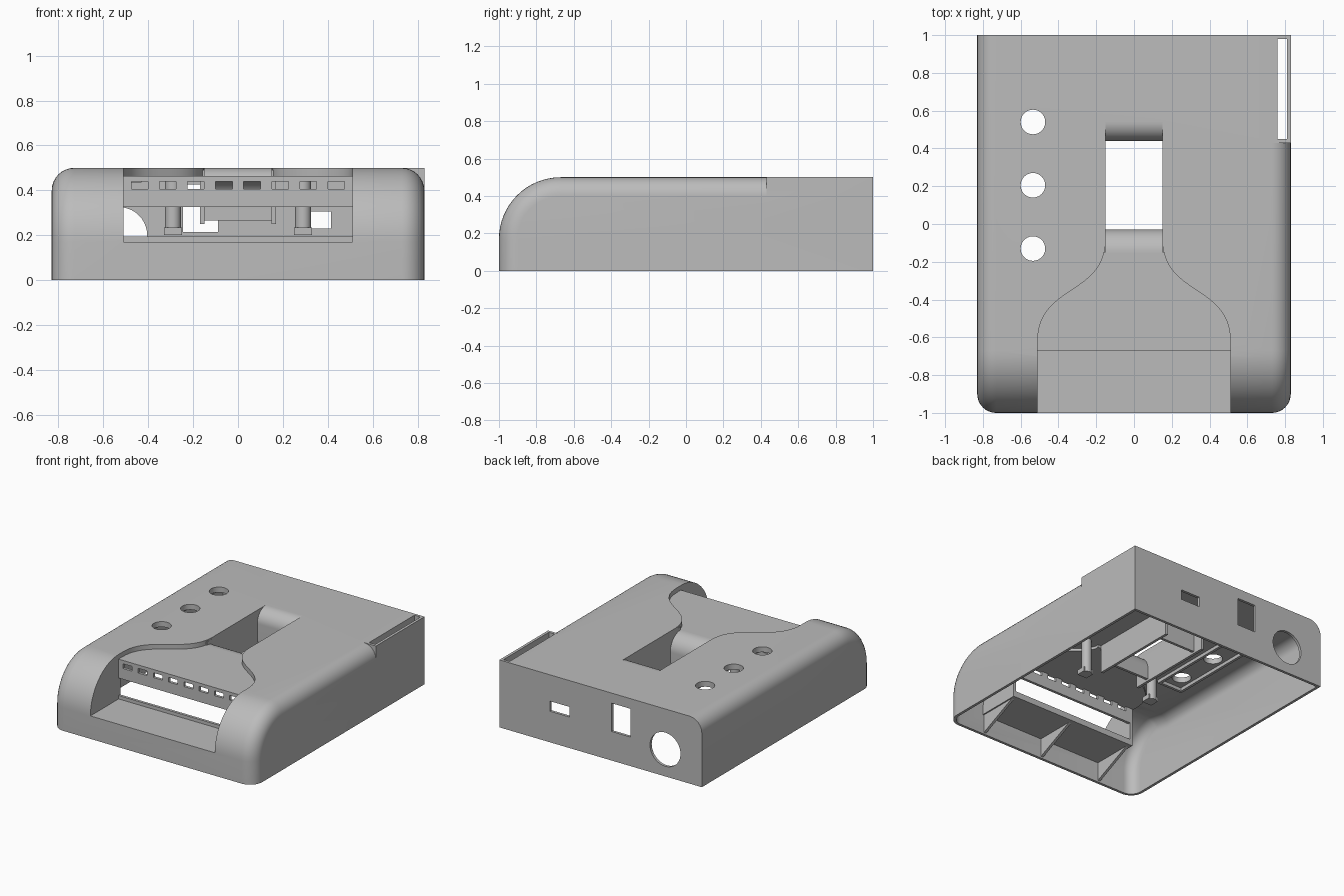
import bpy, bmesh, math
from mathutils import Vector

cube = bpy.data.objects.get("Cube")
if cube:
    bpy.data.objects.remove(cube, do_unlink=True)

grey = bpy.data.materials.new("matte_grey")
grey.use_nodes = True
GREY = (0.5, 0.5, 0.5, 1)
grey.diffuse_color = GREY
grey.node_tree.nodes["Principled BSDF"].inputs["Base Color"].default_value = GREY


def finish(name, bm):
    bmesh.ops.recalc_face_normals(bm, faces=bm.faces)
    mesh = bpy.data.meshes.new(name)
    bm.to_mesh(mesh)
    bm.free()
    mesh.materials.append(grey)
    ob = bpy.data.objects.new(name, mesh)
    bpy.context.collection.objects.link(ob)
    return ob


def extrude(name, points, axis, lo, hi, rounding=0):
    """Extrude a 2D outline: (y, z) along x, (x, z) along y or (x, y) along z."""
    def place(p):
        return Vector({"x": (lo, *p), "y": (p[0], lo, p[1]), "z": (*p, lo)}[axis])
    shift = Vector([(hi - lo) * (axis == a) for a in "xyz"])
    bm = bmesh.new()
    face = bm.faces.new([bm.verts.new(place(p)) for p in points])
    grown = bmesh.ops.extrude_face_region(bm, geom=[face])
    bmesh.ops.translate(bm, vec=shift, verts=[v for v in grown["geom"] if isinstance(v, bmesh.types.BMVert)])
    if rounding:
        # Round both end outlines, except along the bottom and the back
        bm.normal_update()
        low, back = min(p[1] for p in points), max(p[0] for p in points)
        rim = [e for e in bm.edges
               if abs(e.verts[0].co.x - e.verts[1].co.x) < 1e-5
               and not all(abs(v.co.z - low) < 1e-5 for v in e.verts)
               and not all(abs(v.co.y - back) < 1e-5 for v in e.verts)]
        bmesh.ops.bevel(bm, geom=rim, offset=rounding, segments=8, profile=0.5, affect="EDGES")
    return finish(name, bm)


def box(name, x0, x1, y0, y1, z0, z1):
    return extrude(name, [(x0, y0), (x1, y0), (x1, y1), (x0, y1)], "z", z0, z1)


def arc(cy, cz, r, start, end, steps=16):
    angles = [math.radians(start + (end - start) * i / steps) for i in range(steps + 1)]
    return [(cy + r * math.cos(a), cz + r * math.sin(a)) for a in angles]


def disc(name, a, b, r, axis, lo, hi):
    return extrude(name, arc(a, b, r, 0, 360, 40)[:-1], axis, lo, hi)


def combine(ob, other, operation="DIFFERENCE"):
    mod = ob.modifiers.new("cut", "BOOLEAN")
    mod.operation, mod.solver, mod.object = operation, "EXACT", other
    graph = bpy.context.evaluated_depsgraph_get()
    mesh = bpy.data.meshes.new_from_object(ob.evaluated_get(graph))
    ob.modifiers.clear()
    ob.data = mesh
    bpy.data.objects.remove(other, do_unlink=True)


def funnel(y_front, y_back, grow=0.0):
    """Outline of the sunken area, wide at the front and narrow at the opening."""
    ctrl = [(0.51, -0.62), (0.51, -0.32), (0.15, -0.38), (0.15, -0.08)]
    side = [(0.51 + grow, y_front)]
    for i in range(25):
        t = i / 24
        w = [(1 - t) ** 3, 3 * t * (1 - t) ** 2, 3 * t * t * (1 - t), t ** 3]
        x, y = (sum(k * c[n] for k, c in zip(w, ctrl)) for n in (0, 1))
        if y < y_back:
            side.append((x + grow, y))
    side.append((side[-1][0], y_back))
    return side + [(-x, y) for x, y in reversed(side)]


# Hollow rounded shell, open underneath
front_arc = arc(-0.67, 0.17, 0.33, 180, 90)
shell = extrude("shell", [(1, 0), (-1, 0)] + front_arc + [(1, 0.5)], "x", -0.83, 0.83, 0.1)
combine(shell, box("corner", 0.72, 0.83, 0.43, 1, 0.2, 0.5), "UNION")
inner_arc = arc(-0.67, 0.17, 0.31, 180, 96)
inner = extrude("inner", [(0.98, -0.1), (-0.98, -0.1)] + inner_arc + [(-0.6, 0.46), (0.98, 0.46)],
                "x", -0.81, 0.81, 0.08)
combine(shell, inner)

# Openings: sunken funnel, front bay, side slot, round buttons, rear sockets
combine(shell, extrude("cut", funnel(-0.7, 0.54), "z", 0.4, 0.7))
combine(shell, box("cut", -0.51, 0.51, -1.1, -0.67, 0.17, 0.8))
combine(shell, box("cut", 0.76, 0.81, 0.45, 0.98, 0.25, 0.8))
for y in (-0.13, 0.205, 0.54):
    combine(shell, disc("cut", -0.535, y, 0.065, "z", 0.3, 0.7))
combine(shell, disc("cut", -0.53, 0.2, 0.125, "y", 0.9, 1.1))
combine(shell, box("cut", -0.245, -0.09, 0.9, 1.1, 0.215, 0.425))
combine(shell, box("cut", 0.255, 0.415, 0.9, 1.1, 0.23, 0.305))

# Sunken shelf and the walls of the central opening
shelf = extrude("shelf", funnel(-0.67, -0.15, 0.03), "z", 0.44, 0.465)
parts = [shell, shelf]
front_lip = arc(-0.15, 0.345, 0.12, 90, 0) + [(-0.03, 0.265), (-0.05, 0.265)] + arc(-0.15, 0.345, 0.1, 0, 90)
parts.append(extrude("opening_front_lip", front_lip, "x", -0.16, 0.16))
back_lip = arc(0.54, 0.4, 0.1, 90, 180) + [(0.44, 0.265), (0.46, 0.265)] + arc(0.54, 0.4, 0.08, 180, 90)
parts.append(extrude("opening_back_lip", back_lip, "x", -0.16, 0.16))

# Front bay: pierced plate, floor and lip
plate = box("pierced_plate", -0.52, 0.52, -0.67, -0.65, 0.325, 0.464)
for i in range(8):
    x = -0.4375 + 0.125 * i
    combine(plate, box("cut", x - 0.037, x + 0.037, -0.8, -0.5, 0.405, 0.445))
parts.append(plate)
box("bay_floor", -0.52, 0.52, -0.98, -0.65, 0.15, 0.17)
box("bay_lip", -0.52, 0.52, -0.67, -0.65, 0.16, 0.195)

# Triangular ribs under the bay floor
for name, x in (("right", -0.51), ("middle", 0), ("left", 0.51)):
    extrude(name + "_floor_rib", [(-0.985, 0.01), (-0.985, 0.16), (-0.66, 0.16)], "x", x - 0.01, x + 0.01)

# Paired parts: bay cheeks, opening walls, hanging posts with feet
cheek = arc(-0.67, 0.17, 0.325, 180, 90) + [(-0.65, 0.495), (-0.65, 0.15), (-0.99, 0.15)]
for name, s in (("right", -1), ("left", 1)):
    def paired(part, a, b, *rest):
        return box(name + part, min(s * a, s * b), max(s * a, s * b), *rest)
    extrude(name + "_bay_cheek", cheek, "x", min(s * 0.51, s * 0.53), max(s * 0.51, s * 0.53))
    paired("_opening_wall", 0.15, 0.17, -0.15, 0.54, 0.25, 0.49)
    parts.append(disc(name + "_post", s * 0.29, -0.16, 0.035, "z", 0.2, 0.47))
    paired("_post_foot", 0.25, 0.33, -0.21, -0.14, 0.2, 0.235)

# Frame around the buttons, under the top
frame = box("button_frame", -0.64, -0.43, -0.26, 0.67, 0.435, 0.47)
combine(frame, box("cut", -0.62, -0.45, -0.24, 0.65, 0.3, 0.6))

# Smooth the curved parts and keep their edges sharp
bpy.ops.object.select_all(action="DESELECT")
for ob in parts:
    ob.select_set(True)
bpy.context.view_layer.objects.active = shell
bpy.ops.object.shade_smooth_by_angle(angle=math.radians(30))
